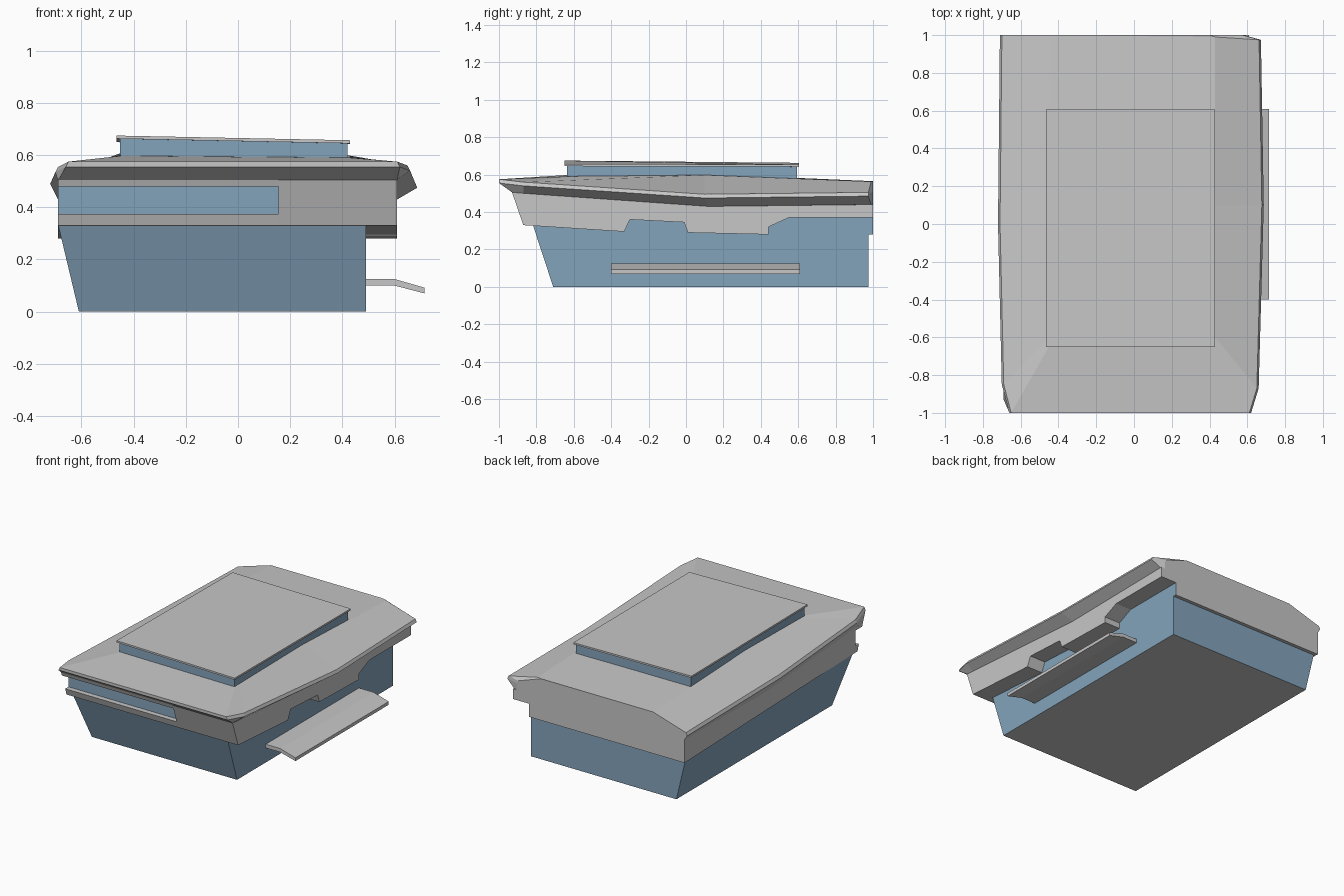
import bpy, bmesh

cube = bpy.data.objects.get("Cube")
if cube:
    bpy.data.objects.remove(cube)


def material(name, rgb):
    m = bpy.data.materials.new(name)
    m.use_nodes = True
    m.diffuse_color = (*rgb, 1)
    m.node_tree.nodes["Principled BSDF"].inputs["Base Color"].default_value = (*rgb, 1)
    return m


MATERIALS = [material("pale_concrete", (.57, .57, .57)),
             material("blue_glass", (.23, .37, .5))]
CONCRETE, GLASS = 0, 1


def solid(name, loops, rule=lambda f: CONCRETE, top=None):
    """Bridge rings of equal length, cap both ends, colour faces by rule."""
    bm = bmesh.new()
    rings = [[bm.verts.new(p) for p in loop] for loop in loops]
    n = len(rings[0])
    for a, b in zip(rings, rings[1:]):
        for i in range(n):
            j = (i + 1) % n
            bm.faces.new((a[i], a[j], b[j], b[i]))
    bm.faces.new(rings[0][::-1])
    for ids in top or [range(n)]:
        bm.faces.new([rings[-1][i] for i in ids])
    bmesh.ops.recalc_face_normals(bm, faces=bm.faces)
    bm.normal_update()
    for f in bm.faces:
        f.material_index = rule(f)
    mesh = bpy.data.meshes.new(name)
    bm.to_mesh(mesh)
    bm.free()
    for m in MATERIALS:
        mesh.materials.append(m)
    obj = bpy.data.objects.new(name, mesh)
    bpy.context.scene.collection.objects.link(obj)
    return obj


def prism_x(name, profile, x0, x1, rule=lambda f: CONCRETE):
    return solid(name, [[(x, y, z) for y, z in profile] for x in (x0, x1)], rule)


def rect(x0, x1, y0, y1, z):
    return [(x0, y0, z), (x1, y0, z), (x1, y1, z), (x0, y1, z)]


# Glazed base, leaning outward at the front and one side
solid("glass_base",
      [rect(-.61, .49, -.71, .975, 0), rect(-.69, .49, -.82, .975, .335)],
      lambda f: CONCRETE if f.normal.z < -.9 else GLASS)

# Concrete storey: plain part, part with the long front window, side overhang
back = [(1, .28), (1, .44), (.12, .43)]
plain = [(-.93, .505), (-.87, .33)]
recessed = [(-.93, .505), (-.921, .48), (-.85, .48),
            (-.85, .375), (-.885, .375), (-.87, .33)]
prism_x("upper_wall", plain + back, .155, .49,
        lambda f: GLASS if f.normal.x > .9 else CONCRETE)
prism_x("window_wall", recessed + back, -.69, .155,
        lambda f: GLASS if f.normal.y < -.98 else CONCRETE)
notches = [(-.33, .295), (-.30, .36), (-.01, .345), (.01, .29),
           (.44, .28), (.44, .32), (.55, .37), (1, .37)]
prism_x("side_overhang", plain + notches + back[1:], .49, .61)

# Faceted roof: wall line, eave edge, rim, ridge
wall_line = [(-.69, -.93, .505), (.61, -.93, .505), (.61, -.87, .5),
             (.61, .12, .43), (.61, .99, .44), (.58, 1, .44),
             (-.69, 1, .44), (-.69, .12, .43), (-.69, -.87, .5)]
eave = [(-.66, -1, .555), (.62, -1, .555), (.66, -.87, .54),
        (.687, .1, .475), (.672, .975, .485), (.58, 1, .485),
        (-.71, 1, .47), (-.72, 0, .49), (-.70, -.85, .535)]
rim = [(x * .985, y, z + .02) for x, y, z in eave]
ridge = [(-.45, -.65, .597), (.43, -.65, .59), (.43, -.6, .591),
         (.43, .1, .598), (.43, .99, .563), (.4, 1, .565),
         (-.45, 1, .565), (-.45, 0, .608), (-.45, -.6, .599)]
solid("roof", [wall_line, eave, rim, ridge],
      top=[(0, 1, 2, 8), (8, 2, 3, 7), (7, 3, 4, 6), (4, 5, 6)])

# Rooftop lantern with a thin tilted slab
slab_top = [(-.465, -.65, .675), (.43, -.65, .657),
            (.43, .605, .654), (-.465, .605, .663)]
slab_bottom = [(x, y, z - .012) for x, y, z in slab_top]
lantern_top = [(x * .975, y * .98, z) for x, y, z in slab_bottom]
solid("rooftop_glass", [rect(-.45, .42, -.637, .593, .56), lantern_top],
      lambda f: GLASS)
solid("rooftop_slab", [slab_bottom, slab_top])

# Bent canopy on the side
canopy = [(.48, .1), (.6, .1), (.715, .07), (.715, .092), (.6, .125), (.48, .125)]
solid("side_canopy", [[(x, y, z) for x, z in canopy] for y in (-.4, .61)])
